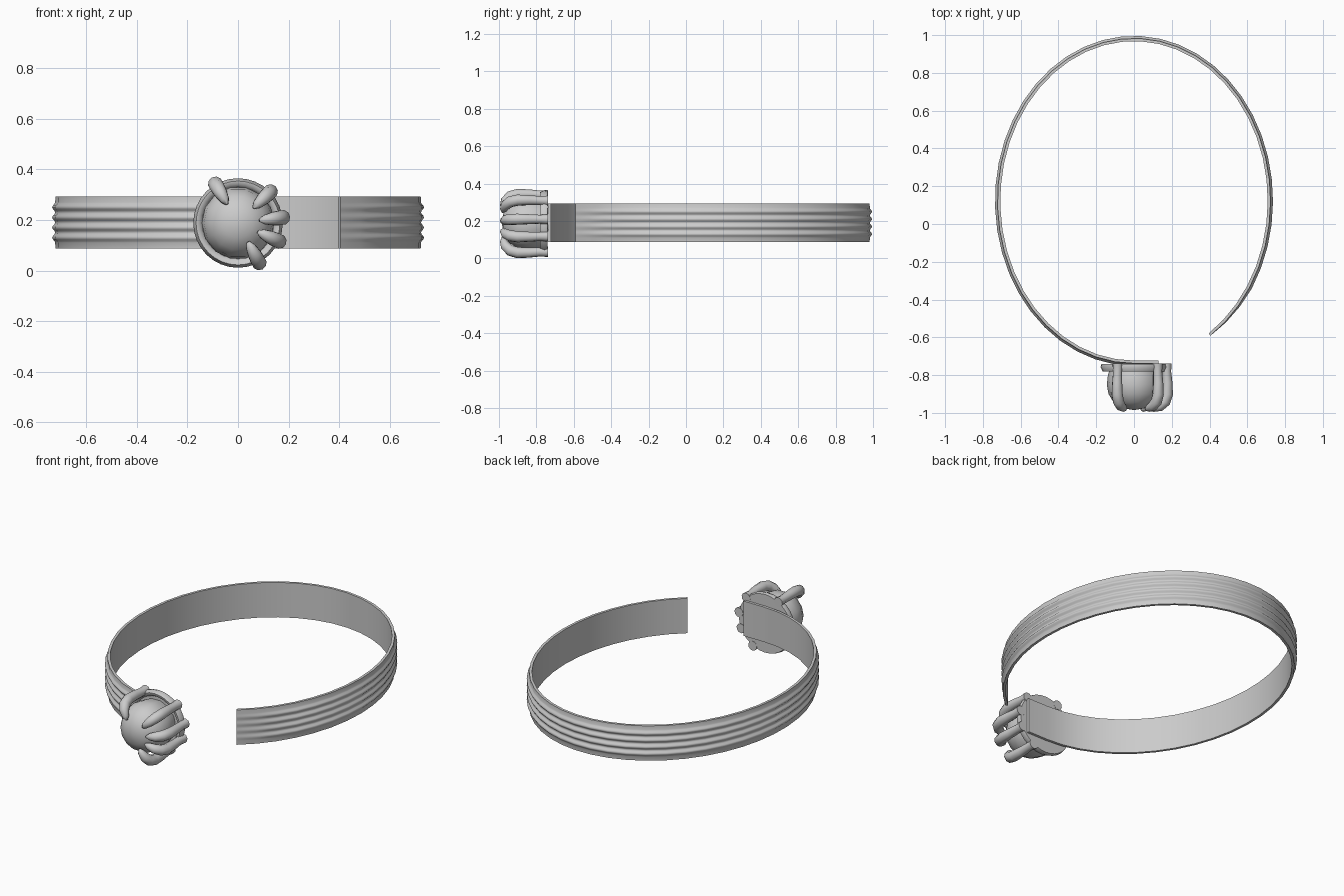
import bpy, math
from math import sin, cos, pi, radians

if "Cube" in bpy.data.objects:
    bpy.data.objects.remove(bpy.data.objects["Cube"])

metal = bpy.data.materials.new("grey metal")
metal.diffuse_color = (0.6, 0.6, 0.6, 1)
metal.use_nodes = True
metal.node_tree.nodes["Principled BSDF"].inputs["Base Color"].default_value = metal.diffuse_color
ZC = 0.188  # height of the setting axis


def make(name, verts, faces, angle):
    me = bpy.data.meshes.new(name)
    me.from_pydata(verts, [], faces)
    me.materials.append(metal)
    ob = bpy.data.objects.new(name, me)
    bpy.context.collection.objects.link(ob)
    bpy.ops.object.select_all(action='DESELECT')
    bpy.context.view_layer.objects.active = ob
    ob.select_set(True)
    bpy.ops.object.mode_set(mode='EDIT')
    bpy.ops.mesh.select_all(action='SELECT')
    bpy.ops.mesh.remove_doubles(threshold=1e-5)
    bpy.ops.mesh.normals_make_consistent(inside=False)
    bpy.ops.object.mode_set(mode='OBJECT')
    bpy.ops.object.shade_smooth_by_angle(angle=radians(angle))
    return ob


def skin(name, rings, caps=True, angle=45):
    """Join closed rings of points into a tube."""
    n = len(rings[0])
    verts = [p for r in rings for p in r]
    faces = [(i * n + j, i * n + (j + 1) % n, (i + 1) * n + (j + 1) % n, (i + 1) * n + j)
             for i in range(len(rings) - 1) for j in range(n)]
    if caps:
        faces += [tuple(range(n)), tuple(range(len(verts) - n, len(verts)))]
    return make(name, verts, faces, angle)


def lathe(name, profile, n, angle):
    """Spin (radius, y) points about the setting axis."""
    rings = [[(r * cos(2 * pi * j / n), y, ZC + r * sin(2 * pi * j / n)) for j in range(n)]
             for r, y in profile]
    return skin(name, rings, False, angle)


# Open oval band: four ridges on the outside, plain inside
A, B, CY = 0.72, 0.8575, 0.1225
Z0, Z1 = 0.087, 0.293
path = []  # x, y, normal x, normal y, ridge strength
for k in range(41):
    d = 34 + (352 - 34) * k / 40
    p = radians(d)
    nx, ny = sin(p) / A, -cos(p) / B
    l = math.hypot(nx, ny)
    path.append((A * sin(p), CY - B * cos(p), nx / l, ny / l, min(1, k / 3)))
path += [(0, CY - B, 0, -1, 1), (0.13, CY - B, 0, -1, 0)]
rings = []
for x, y, nx, ny, s in path:
    sec = [(-0.012, Z0), (0.003, Z0)]
    for i in range(25):
        sec.append((0.004 + 0.012 * s * sin(pi * i / 6) ** 2, 0.11 + 0.16 * i / 24))
    sec += [(0.003, Z1), (-0.012, Z1)]
    rings.append([(x + nx * o, y + ny * o, z) for o, z in sec])
skin("band", rings, True, 50)

# Round setting plate with raised rim
lathe("setting_rim", [(0, -0.74), (0.172, -0.74), (0.177, -0.757), (0.166, -0.78),
                      (0.152, -0.778), (0.142, -0.762), (0, -0.762)], 32, 50)

# Domed stone
lathe("stone", [(0, -0.75), (0.122, -0.75), (0.138, -0.80), (0.144, -0.85), (0.135, -0.90),
                (0.108, -0.945), (0.06, -0.975), (0, -0.985)], 14, 45)

# Claws holding the stone: radius from axis, y, thickness
claw = [(0.173, -0.738, .028), (0.174, -0.78, .024), (0.178, -0.84, .027), (0.178, -0.90, .030),
        (0.165, -0.94, .030), (0.138, -0.965, .027), (0.105, -0.976, .019), (0.085, -0.98, .006)]
for num, a in enumerate((120, 44, 7, -24, -62)):
    c, s = cos(radians(a)), sin(radians(a))
    rings = []
    for i, (r, y, t) in enumerate(claw):
        p, q = claw[max(i - 1, 0)], claw[min(i + 1, len(claw) - 1)]
        dr, dy = q[0] - p[0], q[1] - p[1]
        l = math.hypot(dr, dy)
        dr, dy = dr / l, dy / l
        ring = []
        for j in range(10):
            u, v = t * cos(pi * j / 5), t * sin(pi * j / 5)
            rr = r - dy * u
            yy = min(y + dr * u, -0.738)
            ring.append((rr * c - v * s, yy, ZC + rr * s + v * c))
        rings.append(ring)
    skin("claw_%d" % (num + 1), rings, True, 60)
